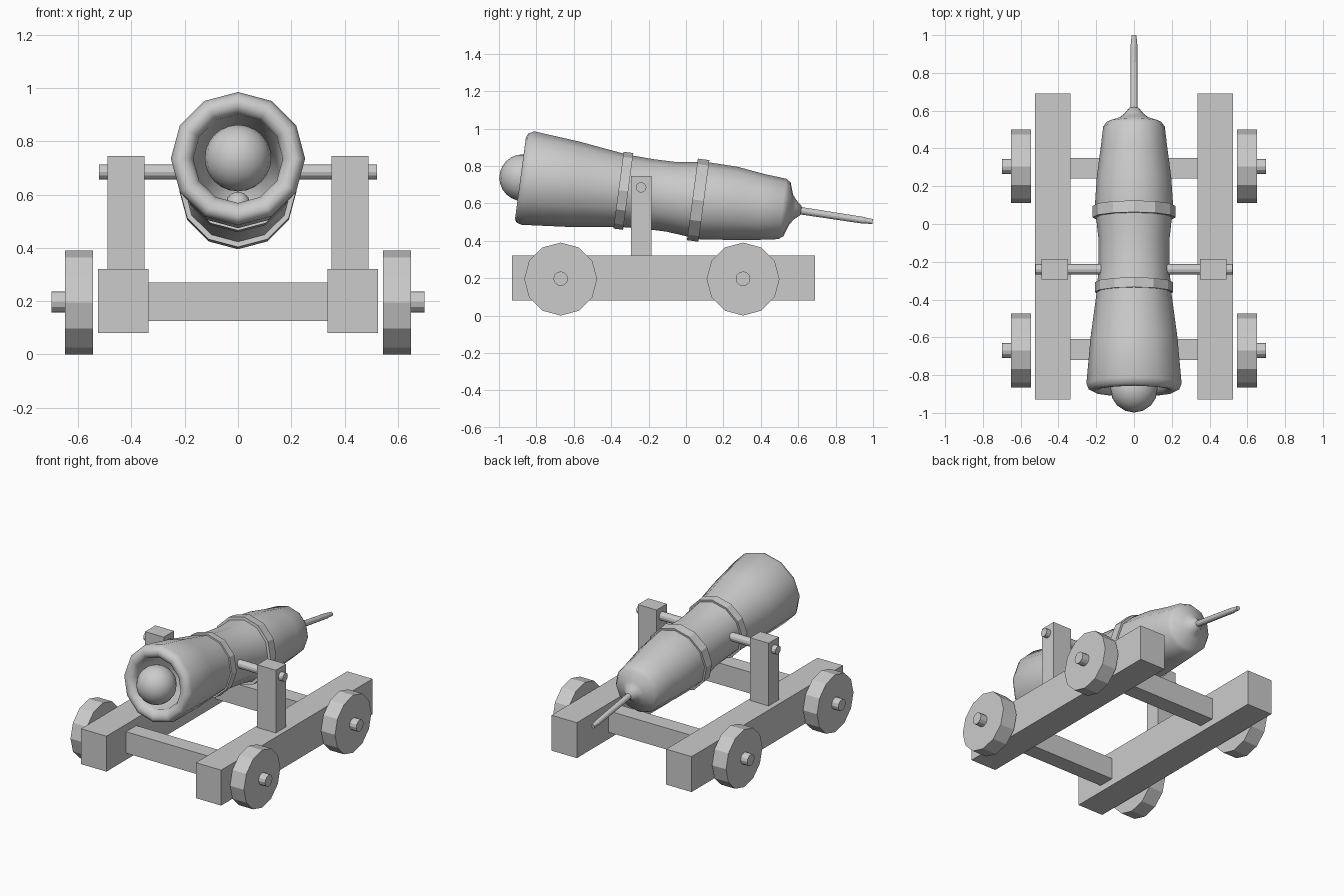
import bpy, bmesh, math
from mathutils import Vector

if "Cube" in bpy.data.objects:
    bpy.data.objects.remove(bpy.data.objects["Cube"])

grey = bpy.data.materials.new("plain grey")
grey.diffuse_color = (0.6, 0.6, 0.6, 1)
grey.use_nodes = True
grey.node_tree.nodes["Principled BSDF"].inputs["Base Color"].default_value = grey.diffuse_color
TILT = math.radians(7.6)
UP = Vector((0, math.sin(TILT), math.cos(TILT)))      # barrel cross-section "up"
AXIS = Vector((0, math.cos(TILT), -math.sin(TILT)))   # barrel direction, to the rear


def finish(bm, name, smooth=False):
    bmesh.ops.recalc_face_normals(bm, faces=bm.faces[:])
    for f in bm.faces:
        f.smooth = smooth
    me = bpy.data.meshes.new(name)
    bm.to_mesh(me)
    bm.free()
    me.materials.append(grey)
    ob = bpy.data.objects.new(name, me)
    bpy.context.collection.objects.link(ob)
    return ob


def box(name, x0, x1, y0, y1, z0, z1):
    bm = bmesh.new()
    bmesh.ops.create_cube(bm, size=1)
    for v in bm.verts:
        v.co = ((x0 + x1) / 2 + v.co.x * (x1 - x0),
                (y0 + y1) / 2 + v.co.y * (y1 - y0),
                (z0 + z1) / 2 + v.co.z * (z1 - z0))
    return finish(bm, name)


def loft(name, rings, side, up, n=12, smooth=False, closed=False):
    """Skin circles given as (centre, radius); closed joins last ring to first."""
    bm = bmesh.new()
    loops = []
    for c, r in rings:
        loops.append([bm.verts.new(Vector(c) + r * (side * math.sin(a) + up * math.cos(a)))
                      for a in (2 * math.pi * i / n for i in range(n))])
    pairs = list(zip(loops, loops[1:]))
    if closed:
        pairs.append((loops[-1], loops[0]))
    for a, b in pairs:
        for i in range(n):
            j = (i + 1) % n
            bm.faces.new((a[i], a[j], b[j], b[i]))
    if not closed:
        bm.faces.new(loops[0])
        bm.faces.new(loops[-1])
    return finish(bm, name, smooth)


def ball(name, loc, r):
    bm = bmesh.new()
    bmesh.ops.create_uvsphere(bm, u_segments=16, v_segments=12, radius=r)
    bmesh.ops.translate(bm, verts=bm.verts[:], vec=loc)
    return finish(bm, name, True)


X, Y, Z = Vector((1, 0, 0)), Vector((0, 1, 0)), Vector((0, 0, 1))


def peg(name, x0, x1, y, z, r, n=12):
    return loft(name, [((x0, y, z), r), ((x1, y, z), r)], Y, Z, n)


# Carriage: side rails, posts, trunnions and wheels on both sides
for s, tag in ((-1, "left"), (1, "right")):
    box(tag + "_rail", s * 0.335, s * 0.525, -0.93, 0.69, 0.08, 0.32)
    box(tag + "_post", s * 0.35, s * 0.49, -0.295, -0.185, 0.32, 0.745)
    peg(tag + "_trunnion", s * 0.17, s * 0.522, -0.24, 0.685, 0.028)
    for y, end in ((-0.67, "front"), (0.305, "rear")):
        peg(f"{end}_{tag}_wheel", s * 0.545, s * 0.65, y, 0.195, 0.195)
        peg(f"{end}_{tag}_hub", s * 0.60, s * 0.70, y, 0.197, 0.039)

# Cross bars between the rails
for y, end in ((-0.665, "front"), (0.295, "rear")):
    box(end + "_cross_bar", -0.335, 0.335, y - 0.055, y + 0.055, 0.125, 0.27)

# Barrel: bore floor, bore, lip, outer skin and rear neck (y, z, radius)
profile = [
    (0.40, 0.58, 0.12), (-0.30, 0.665, 0.16), (-0.845, 0.735, 0.168),
    (-0.87, 0.735, 0.18), (-0.883, 0.735, 0.20), (-0.885, 0.735, 0.22),
    (-0.875, 0.735, 0.24), (-0.845, 0.735, 0.252), (-0.60, 0.702, 0.230),
    (-0.335, 0.667, 0.194), (-0.20, 0.65, 0.188), (-0.08, 0.635, 0.188),
    (0.03, 0.622, 0.20), (0.10, 0.613, 0.207), (0.25, 0.60, 0.197),
    (0.40, 0.58, 0.177), (0.515, 0.57, 0.163), (0.54, 0.568, 0.145),
    (0.562, 0.566, 0.08), (0.585, 0.565, 0.05), (0.615, 0.562, 0.025)]
loft("barrel", [((0, y, z), r) for y, z, r in profile], X, UP, smooth=True)

# Raised bands around the barrel
for name, y, z, r, w in (("front_band", -0.335, 0.667, 0.207, 0.052),
                         ("rear_band", 0.065, 0.617, 0.22, 0.062)):
    c, h = Vector((0, y, z)), AXIS * w / 2
    loft(name, [(c - h, r - 0.03), (c - h, r), (c + h, r), (c + h, r - 0.03)],
         X, UP, closed=True)

# Fuse at the rear, its inner end, and the ball in the muzzle
loft("fuse", [((0, 0.59, 0.564), 0.02), ((0, 0.95, 0.509), 0.018),
              ((0, 0.965, 0.507), 0.015), ((0, 0.998, 0.502), 0.014)],
     X, UP, smooth=False)
ball("fuse_inner_end", (0, 0.38, 0.565), 0.045)
ball("cannon_ball", (0, -0.873, 0.737), 0.125)
